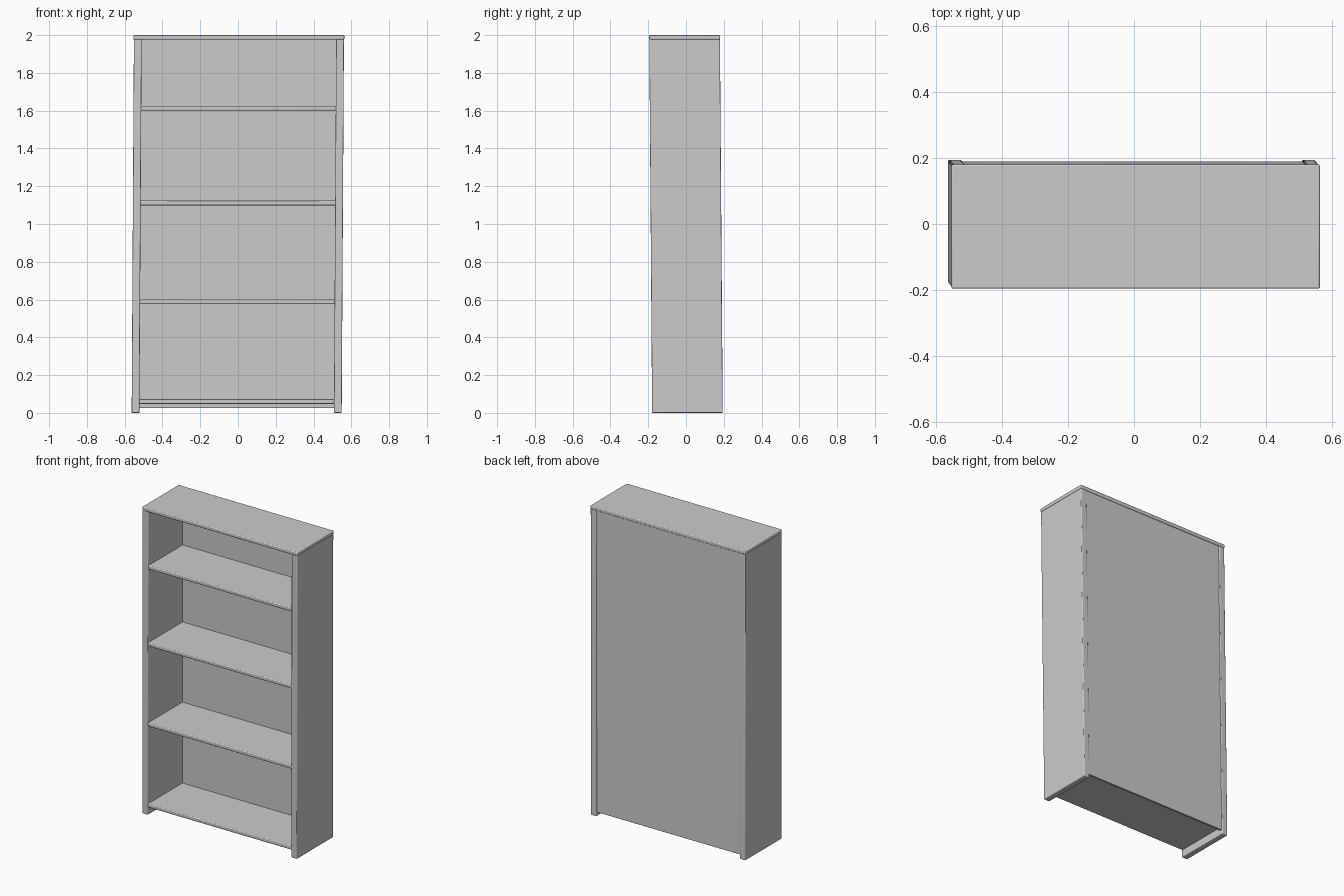
import bpy, bmesh
from mathutils import Vector

if "Cube" in bpy.data.objects:
    bpy.data.objects.remove(bpy.data.objects["Cube"])


def lean(v):
    # The whole case leans very slightly to the right and forwards
    t = v.z - 1
    return Vector((v.x - 0.001 + 0.006 * t, v.y - 0.0075 * t, v.z))


def board(name, x, y, z, bevel=0.005):
    """Box from (min, max) ranges with softly rounded edges."""
    bm = bmesh.new()
    bmesh.ops.create_cube(bm, size=1)
    for v in bm.verts:
        p = Vector([r[0] if c < 0 else r[1] for c, r in zip(v.co, (x, y, z))])
        v.co = lean(p)
    mesh = bpy.data.meshes.new(name)
    bm.to_mesh(mesh)
    bm.free()
    obj = bpy.data.objects.new(name, mesh)
    bpy.context.collection.objects.link(obj)
    mod = obj.modifiers.new("rounded_edges", "BEVEL")
    mod.width = bevel
    mod.segments = 3
    bpy.ops.object.select_all(action="DESELECT")
    obj.select_set(True)
    bpy.context.view_layer.objects.active = obj
    bpy.ops.object.shade_smooth_by_angle()
    return obj


DEPTH = (-0.187, 0.187)
OUTER, INNER = 0.556, 0.515

# Side panels, reaching the floor
board("left_side", (-OUTER, -INNER), DEPTH, (0, 1.978))
board("right_side", (INNER, OUTER), DEPTH, (0, 1.978))

# Top board
board("top_board", (-0.558, 0.558), (-0.188, 0.188), (1.976, 2.0))

# Shelves between the sides
for i, z in enumerate((0.048, 0.576, 1.099, 1.601)):
    board(f"shelf_{i + 1}", (-INNER - 0.004, INNER + 0.004),
          (-0.184, 0.172), (z, z + 0.025))

# Back panel, set slightly in from the rear edges
board("back_panel", (-INNER - 0.004, INNER + 0.004),
      (0.168, 0.182), (0.026, 1.98), 0.002)
